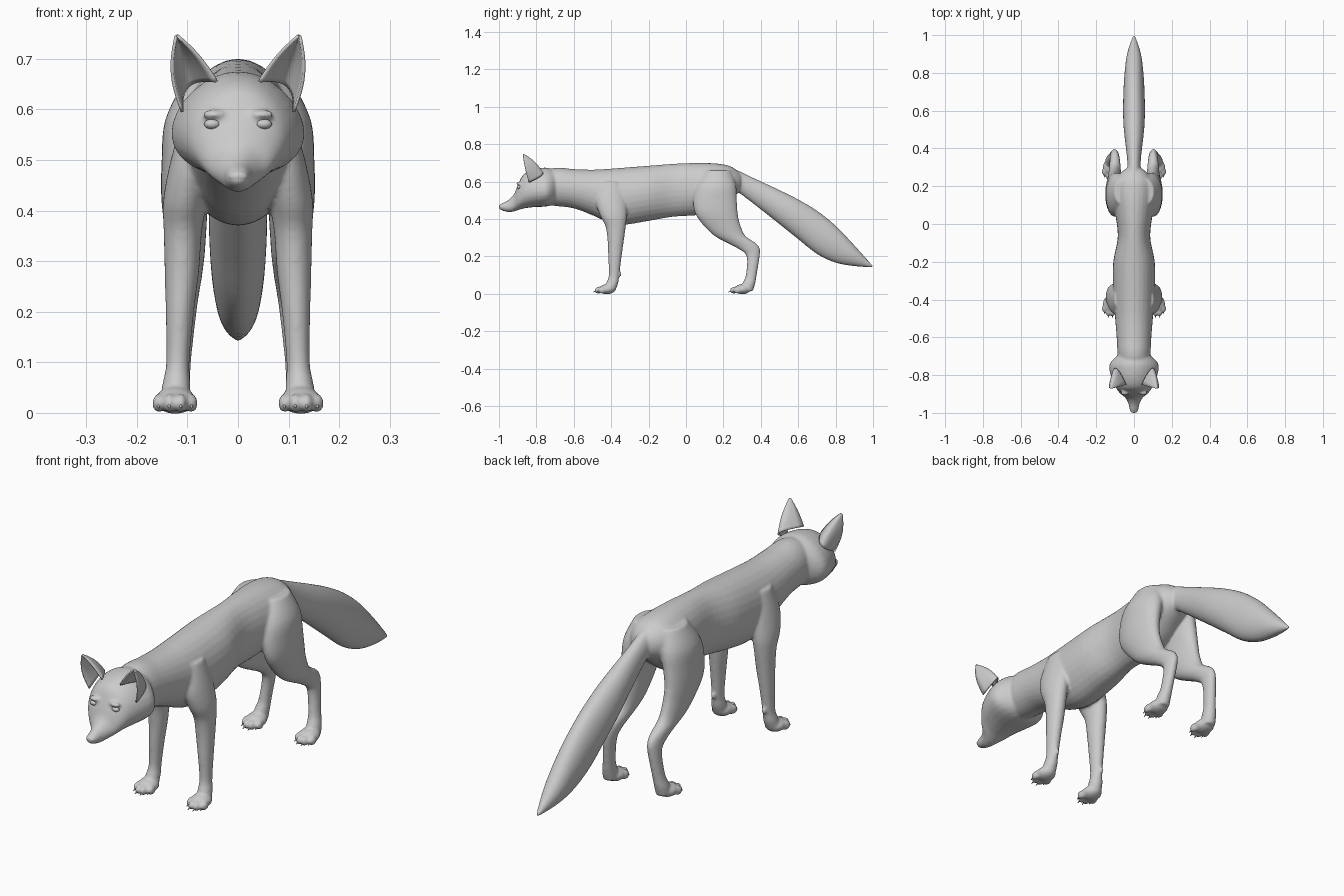
import bpy, bmesh, math
from mathutils import Vector, Matrix

if "Cube" in bpy.data.objects:
    bpy.data.objects.remove(bpy.data.objects["Cube"])


def refine(rows, n=4):
    """Catmull-Rom interpolation between stations."""
    out = []
    for i in range(len(rows) - 1):
        a, b = rows[max(i - 1, 0)], rows[i]
        c, d = rows[i + 1], rows[min(i + 2, len(rows) - 1)]
        for j in range(n):
            t = j / n
            out.append([0.5 * (2 * q + (r - p) * t + (2 * p - 5 * q + 4 * r - s) * t * t
                               + (3 * q - p - 3 * r + s) * t ** 3)
                        for p, q, r, s in zip(a, b, c, d)])
    return out + [list(rows[-1])]


def skin(bm, rings):
    loops = [[bm.verts.new(p) for p in ring] for ring in rings]
    n = len(loops[0])
    for a, b in zip(loops, loops[1:]):
        for i in range(n):
            bm.faces.new((a[i], a[(i + 1) % n], b[(i + 1) % n], b[i]))
    bm.faces.new(loops[0][::-1])
    bm.faces.new(loops[-1])


ANGLES = [2 * math.pi * i / 28 for i in range(28)]


def loft_y(bm, rows):
    """Upright rings along y: (y, top, bottom, half width, low-side widening)."""
    skin(bm, [[(w * math.cos(a) * (1 - k * math.sin(a)), y,
                (t + b) / 2 + (t - b) / 2 * math.sin(a)) for a in ANGLES]
              for y, t, b, w, k in refine(rows)])


def loft_z(bm, rows, side):
    """Level rings along z: (z, y, x, half depth, half width)."""
    skin(bm, [[(side * (x + rx * math.cos(a)), y + ry * math.sin(a), z) for a in ANGLES]
              for z, y, x, ry, rx in refine(rows)])


def ball(bm, pos, size):
    m = Matrix.Translation(pos) @ Matrix.Diagonal((*size, 1))
    bmesh.ops.create_uvsphere(bm, u_segments=20, v_segments=12, radius=1, matrix=m)


def finish(name, bm):
    bmesh.ops.recalc_face_normals(bm, faces=bm.faces)
    for f in bm.faces:
        f.smooth = True
    me = bpy.data.meshes.new(name)
    bm.to_mesh(me)
    bm.free()
    ob = bpy.data.objects.new(name, me)
    bpy.context.collection.objects.link(ob)
    return ob


head = [(-1.0, .474, .456, .010, 0), (-.985, .484, .446, .022, 0), (-.95, .502, .437, .030, .1),
        (-.92, .532, .440, .046, .1), (-.90, .580, .447, .070, .1), (-.87, .637, .456, .094, .1),
        (-.82, .665, .463, .116, .15), (-.76, .675, .466, .130, .18), (-.725, .670, .472, .118, .15),
        (-.69, .655, .485, .080, 0)]
torso = [(-.82, .64, .48, .07, 0), (-.70, .674, .47, .086, 0), (-.60, .667, .457, .092, 0),
         (-.50, .664, .42, .100, 0), (-.42, .668, .385, .108, 0), (-.33, .675, .37, .112, 0),
         (-.20, .685, .39, .110, 0), (-.07, .695, .412, .086, 0), (.05, .700, .42, .098, 0),
         (.15, .698, .44, .108, 0), (.23, .685, .50, .098, 0), (.28, .655, .54, .06, 0),
         (.30, .63, .56, .03, 0)]
tail = [(.20, .675, .60, .03, 0), (.27, .662, .55, .034, 0), (.35, .625, .49, .037, 0),
        (.50, .555, .372, .054, 0), (.60, .505, .292, .058, 0), (.70, .445, .213, .056, 0),
        (.80, .365, .166, .050, 0), (.90, .26, .148, .037, 0), (1.0, .149, .141, .005, 0)]
front_leg = [(.60, -.40, .065, .06, .04), (.50, -.40, .088, .082, .045), (.42, -.388, .104, .072, .044),
             (.36, -.376, .109, .054, .038), (.28, -.376, .111, .043, .034), (.20, -.380, .115, .036, .028),
             (.10, -.385, .119, .028, .023), (.055, -.395, .122, .032, .028), (.015, -.405, .124, .026, .028)]
hind_leg = [(.66, .17, .055, .07, .05), (.58, .16, .082, .108, .062), (.50, .155, .098, .117, .053),
            (.43, .163, .105, .114, .047), (.37, .19, .104, .100, .042), (.31, .235, .102, .083, .036),
            (.27, .299, .101, .076, .030), (.24, .338, .102, .057, .026), (.20, .359, .105, .035, .023),
            (.10, .349, .116, .029, .023), (.055, .336, .122, .034, .028), (.015, .33, .124, .028, .028)]
TOES = [(-.032, -.042), (-.011, -.062), (.012, -.062), (.033, -.042)]
PAWS = [-.412, .312]

# fused skin: head, torso, tail, legs and paws
bm = bmesh.new()
for rows in (head, torso, tail):
    loft_y(bm, rows)
for side in (-1, 1):
    loft_z(bm, front_leg, side)
    loft_z(bm, hind_leg, side)
    ball(bm, (side * .048, -.893, .590), (.024, .014, .010))      # brow
    ball(bm, (side * .119, -.352, .105), (.009, .009, .014))      # wrist pad
    for y in PAWS:
        ball(bm, (side * .124, y - .01, .025), (.041, .044, .027))
        for dx, dy in TOES:
            ball(bm, (side * (.124 + dx), y + dy + .006, .019), (.0125, .022, .019))
body = finish("body", bm)
mod = body.modifiers.new("fuse", 'REMESH')
mod.mode = 'VOXEL'
mod.voxel_size = .006
mod.use_smooth_shade = True
mod = body.modifiers.new("soften", 'SMOOTH')
mod.factor = .5
mod.iterations = 6

# cupped ears
bm = bmesh.new()
tip = Vector((.122, -.872, .748))
inner, outer, back = Vector((.042, -.85, .655)), Vector((.110, -.84, .595)), Vector((.098, -.765, .645))
for side in (-1, 1):
    grid = []
    for i in range(13):
        t = i / 12 * .97
        bulge = math.sin(math.pi * t)
        a = inner.lerp(tip, t) + Vector((-.004, 0, .004)) * bulge
        c = outer.lerp(tip, t) + Vector((.014, -.004, 0)) * bulge
        ctrl = 2 * (back.lerp(tip, t) + Vector((0, .010, .004)) * bulge) - (a + c) / 2
        row = []
        for j in range(13):
            s = j / 12
            p = a * (1 - s) ** 2 + ctrl * 2 * s * (1 - s) + c * s * s
            row.append(bm.verts.new((side * p.x, p.y, p.z)))
        grid.append(row)
    for r0, r1 in zip(grid, grid[1:]):
        for j in range(12):
            q = (r0[j], r0[j + 1], r1[j + 1], r1[j])
            bm.faces.new(q if side > 0 else q[::-1])
ears = finish("ears", bm)
mod = ears.modifiers.new("thickness", 'SOLIDIFY')
mod.thickness = .006
mod.offset = 0

# eyes
bm = bmesh.new()
for side in (-1, 1):
    ball(bm, (side * .051, -.893, .571), (.016, .012, .010))
finish("eyes", bm)

# nose
bm = bmesh.new()
ball(bm, (0, -.986, .467), (.020, .014, .013))
finish("nose", bm)

# claws
bm = bmesh.new()
for side in (-1, 1):
    for y in PAWS:
        for dx, dy in TOES:
            m = Matrix.Translation((side * (.124 + dx), y + dy - .013, .013)) @ Matrix.Rotation(math.radians(110), 4, 'X')
            bmesh.ops.create_cone(bm, cap_ends=True, segments=8, radius1=.005, radius2=.001, depth=.022, matrix=m)
finish("claws", bm)
